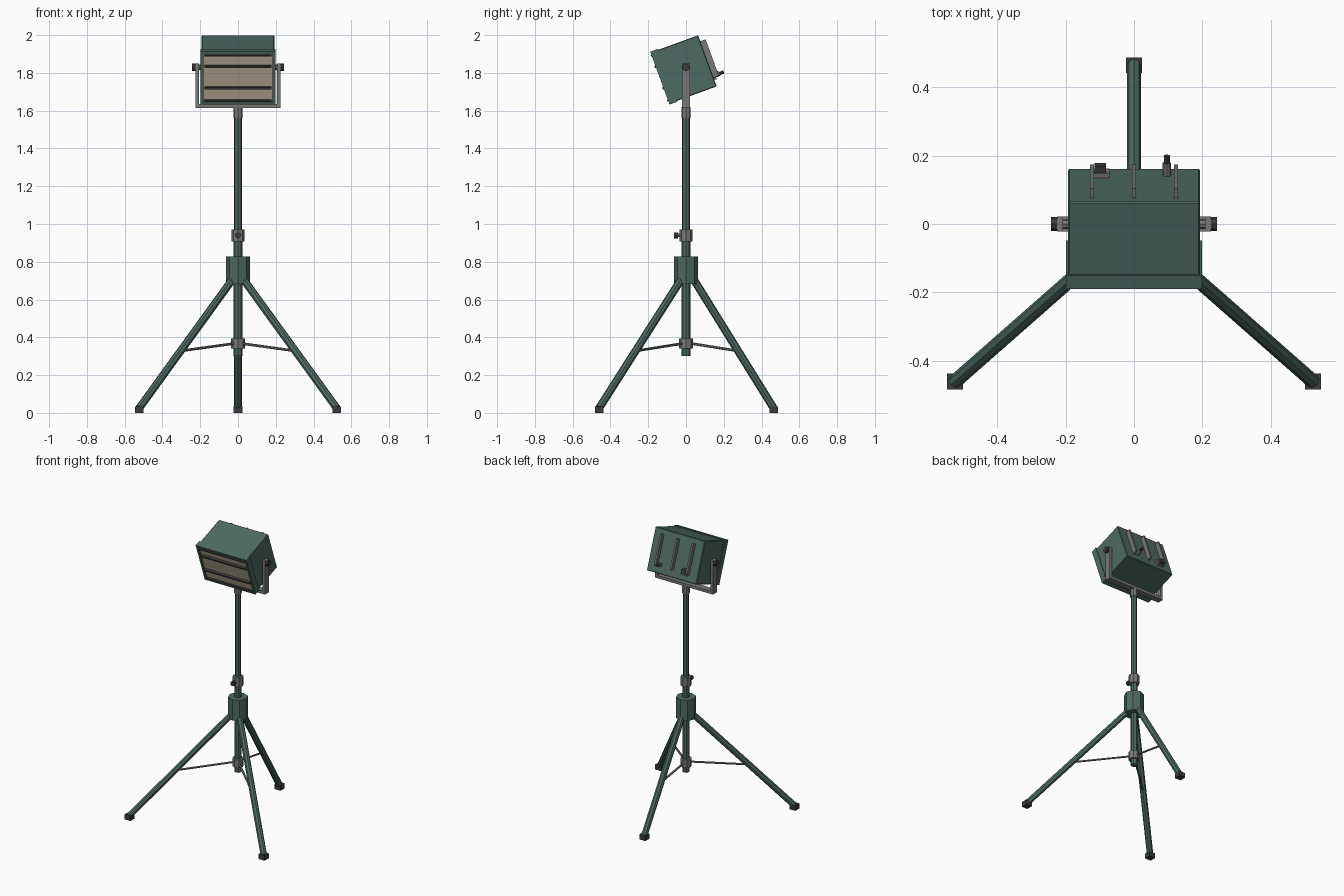
import bpy, bmesh, math
from mathutils import Vector, Matrix

if "Cube" in bpy.data.objects:
    bpy.data.objects.remove(bpy.data.objects["Cube"])


def mat(name, rgb):
    m = bpy.data.materials.new(name)
    m.diffuse_color = (*rgb, 1)
    m.use_nodes = True
    m.node_tree.nodes["Principled BSDF"].inputs["Base Color"].default_value = m.diffuse_color
    return m


GREEN = mat("green_paint", (0.075, 0.145, 0.123))
GRAY = mat("gray_metal", (0.19, 0.19, 0.19))
DARK = mat("dark_rubber", (0.045, 0.045, 0.048))
GLASS = mat("warm_glass", (0.50, 0.41, 0.31))

# Tilted frame of the lamp head
HEAD = Matrix.Translation((0, -0.0125, 1.818)) @ Matrix.Rotation(math.radians(20), 4, 'X')
WORLD = Matrix.Identity(4)


def finish(name, bm, material, frame=WORLD, bevel=0):
    me = bpy.data.meshes.new(name)
    bm.to_mesh(me)
    bm.free()
    ob = bpy.data.objects.new(name, me)
    bpy.context.collection.objects.link(ob)
    me.materials.append(material)
    ob.matrix_world = frame
    if bevel:
        b = ob.modifiers.new("bevel", 'BEVEL')
        b.width, b.segments = bevel, 1
    return ob


def box(name, center, size, material, frame=WORLD, bevel=0):
    bm = bmesh.new()
    bmesh.ops.create_cube(bm, size=1)
    bmesh.ops.scale(bm, vec=size, verts=bm.verts)
    bmesh.ops.translate(bm, vec=center, verts=bm.verts)
    return finish(name, bm, material, frame, bevel)


def rod(name, a, b, r, material, frame=WORLD, sides=8):
    a, b = Vector(a), Vector(b)
    d = b - a
    bm = bmesh.new()
    bmesh.ops.create_cone(bm, cap_ends=True, segments=sides, radius1=r, radius2=r, depth=d.length)
    rot = d.to_track_quat('Z', 'Y').to_matrix().to_4x4()
    bmesh.ops.transform(bm, matrix=Matrix.Translation((a + b) / 2) @ rot, verts=bm.verts)
    return finish(name, bm, material, frame)


# Mast
rod("lower_mast", (0, 0, 0.30), (0, 0, 0.93), 0.023, GREEN)
rod("upper_mast", (0, 0, 0.93), (0, 0, 1.58), 0.021, GREEN)
rod("leg_hub", (0, 0, 0.683), (0, 0, 0.828), 0.064, GREEN)
rod("strut_collar", (0, 0, 0.34), (0, 0, 0.395), 0.037, GRAY)
rod("clamp_collar", (0, 0, 0.908), (0, 0, 0.972), 0.035, GRAY)
rod("clamp_screw", (0, -0.03, 0.94), (0, -0.045, 0.94), 0.010, GRAY)
rod("clamp_knob", (0, -0.042, 0.94), (0, -0.064, 0.94), 0.016, DARK)
rod("mast_socket", (0, 0, 1.56), (0, 0, 1.62), 0.025, GRAY)

# Legs, struts and feet
for tag, fx, fy in (("left", -0.523, -0.46), ("right", 0.523, -0.46), ("rear", 0, 0.464)):
    out = Vector((fx, fy, 0))
    top = out.normalized() * 0.045 + Vector((0, 0, 0.70))
    foot = out + Vector((0, 0, 0.025))
    rod(tag + "_leg", top, foot, 0.021, GREEN)
    box(tag + "_foot", (fx, fy, 0.0175), (0.046, 0.046, 0.035), DARK)
    t = (0.70 - 0.328) / (0.70 - 0.025)
    rod(tag + "_strut", out.normalized() * 0.03 + Vector((0, 0, 0.367)),
        top.lerp(foot, t), 0.007, GRAY, sides=6)

# Yoke
box("yoke_bar", (0, 0, 1.624), (0.45, 0.044, 0.020), GRAY)
for tag, s in (("left", -1), ("right", 1)):
    box(tag + "_yoke_arm", (s * 0.216, 0, 1.732), (0.018, 0.044, 0.235), GRAY)
    rod(tag + "_pivot", (s * 0.185, 0, 1.83), (s * 0.23, 0, 1.83), 0.014, GRAY)
    rod(tag + "_tilt_knob", (s * 0.225, 0, 1.83), (s * 0.243, 0, 1.83), 0.021, DARK)

# Lamp housing
box("lamp_housing", (0, 0.018, 0), (0.386, 0.232, 0.288), GREEN, HEAD, 0.004)

# Front bezel with recessed glass
bm = bmesh.new()
bmesh.ops.create_cube(bm, size=1)
bmesh.ops.scale(bm, vec=(0.396, 0.042, 0.298), verts=bm.verts)
bmesh.ops.translate(bm, vec=(0, -0.113, 0), verts=bm.verts)
bm.normal_update()
front = min(bm.faces, key=lambda f: f.calc_center_median().y)
bmesh.ops.inset_region(bm, faces=[front], thickness=0.021)
bmesh.ops.inset_region(bm, faces=[front], thickness=0.0005, depth=-0.010)
front.material_index = 1
finish("front_bezel", bm, GREEN, HEAD).data.materials.append(GLASS)

# Guard bars across the glass
for i, z in enumerate((0.065, -0.057)):
    box(f"guard_bar_{i + 1}", (0, -0.132, z), (0.354, 0.016, 0.012), DARK, HEAD)
for tag, s in (("upper", 1), ("lower", -1)):
    box(tag + "_glass_clip", (0, -0.134, s * 0.126), (0.354, 0.010, 0.007), DARK, HEAD)

# Rear cooling fins
for i, x in enumerate((-0.123, 0, 0.123)):
    box(f"cooling_fin_{i + 1}", (x, 0.147, 0.008), (0.012, 0.034, 0.205), GRAY, HEAD)

# Rear power socket and switch
box("socket_plate", (-0.095, 0.140, -0.085), (0.046, 0.014, 0.046), GRAY, HEAD)
box("socket_cover", (-0.099, 0.155, -0.083), (0.034, 0.024, 0.030), DARK, HEAD)
rod("switch_base", (0.096, 0.130, -0.085), (0.096, 0.172, -0.085), 0.012, GRAY, HEAD)
rod("switch_tip", (0.096, 0.168, -0.085), (0.096, 0.195, -0.085), 0.009, DARK, HEAD)
